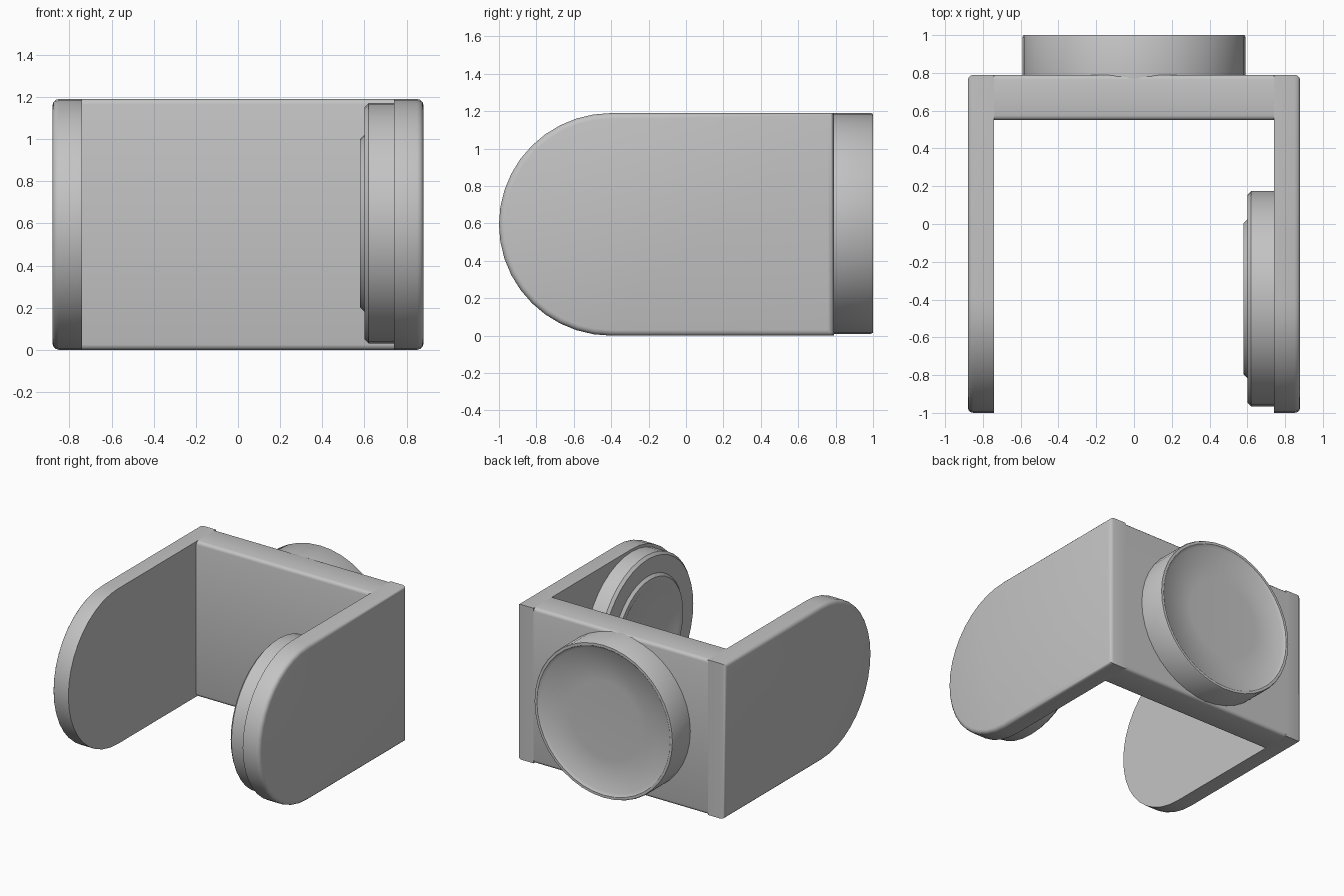
import bpy, bmesh, math
from mathutils import Matrix, Vector

cube = bpy.data.objects.get("Cube")
if cube:
    bpy.data.objects.remove(cube, do_unlink=True)

grey = bpy.data.materials.new("mid grey")
grey.use_nodes = True
grey.diffuse_color = (0.55, 0.55, 0.55, 1)
grey.node_tree.nodes["Principled BSDF"].inputs["Base Color"].default_value = grey.diffuse_color

HALF, INNER, HEIGHT = 0.88, 0.74, 1.19
BACK, PIVOT_Y, MID = 0.79, -0.4, HEIGHT / 2


def finish(bm, name):
    bmesh.ops.recalc_face_normals(bm, faces=bm.faces)
    mesh = bpy.data.meshes.new(name)
    bm.to_mesh(mesh)
    bm.free()
    ob = bpy.data.objects.new(name, mesh)
    bpy.context.collection.objects.link(ob)
    mesh.materials.append(grey)
    return ob


def smooth(ob):
    bpy.ops.object.select_all(action='DESELECT')
    ob.select_set(True)
    bpy.context.view_layer.objects.active = ob
    bpy.ops.object.shade_smooth_by_angle(angle=math.radians(35))


def lathe(name, profile, origin, direction, steps=40):
    """Spin (radius, height) points around an axis."""
    bm = bmesh.new()
    verts = [bm.verts.new((r, 0, h)) for r, h in profile]
    edges = [bm.edges.new(pair) for pair in zip(verts, verts[1:])]
    bmesh.ops.spin(bm, geom=verts + edges, cent=(0, 0, 0), axis=(0, 0, 1),
                   angle=math.tau, steps=steps)
    bmesh.ops.remove_doubles(bm, verts=bm.verts, dist=0.0001)
    turn = Vector(direction).to_track_quat('Z', 'Y').to_matrix().to_4x4()
    bm.transform(Matrix.Translation(origin) @ turn)
    return finish(bm, name)


def arm(name, side):
    """Side plate with a rounded front and softened outer rim."""
    bm = bmesh.new()
    outline = [(BACK, 0), (BACK, HEIGHT)]
    for i in range(21):
        a = math.pi / 2 + math.pi * i / 20
        outline.append((PIVOT_Y + 0.6 * math.cos(a), MID + MID * math.sin(a)))
    face = bm.faces.new([bm.verts.new((side * INNER, y, z)) for y, z in outline])
    result = bmesh.ops.extrude_face_region(bm, geom=[face], use_keep_orig=True)
    moved = [v for v in result["geom"] if isinstance(v, bmesh.types.BMVert)]
    bmesh.ops.translate(bm, verts=moved, vec=(side * (HALF - INNER), 0, 0))
    rim = [e for e in bm.edges if all(abs(v.co.x) > HALF - 0.01 for v in e.verts)]
    bmesh.ops.bevel(bm, geom=rim, offset=0.03, segments=3, profile=0.5, affect='EDGES')
    return finish(bm, name)


# Side arms
left_arm = arm("left_arm", 1)
right_arm = arm("right_arm", -1)

# Round socket in the inner face of the right arm
socket = lathe("socket_cutter", [(0, -0.07), (0.5, -0.07), (0.5, 0.1), (0, 0.1)],
               (-INNER, PIVOT_Y, MID), (1, 0, 0))
socket.hide_render = True
cut = right_arm.modifiers.new("socket", 'BOOLEAN')
cut.operation = 'DIFFERENCE'
cut.object = socket
bpy.context.view_layer.objects.active = right_arm
bpy.ops.object.modifier_apply(modifier=cut.name)
bpy.data.objects.remove(socket, do_unlink=True)

# Raised ring inside the socket
socket_ring = lathe("socket_ring", [(0.3, -0.075), (0.3, -0.01), (0.31, 0), (0.39, 0),
                                    (0.4, -0.01), (0.4, -0.075)],
                    (-INNER, PIVOT_Y, MID), (1, 0, 0))

# Back plate joining the arms
bm = bmesh.new()
bmesh.ops.create_cube(bm, size=1)
bm.transform(Matrix.Translation((0, (BACK + 0.55) / 2, MID))
             @ Matrix.Diagonal((2 * INNER, BACK - 0.55, HEIGHT, 1)))
long_edges = [e for e in bm.edges if abs(e.verts[0].co.x - e.verts[1].co.x) > 1]
bmesh.ops.bevel(bm, geom=long_edges, offset=0.025, segments=3, profile=0.5, affect='EDGES')
back_plate = finish(bm, "back_plate")

# Pivot disc on the inner face of the left arm, with a low raised centre
pivot_disc = lathe("pivot_disc", [(0.57, -0.01), (0.57, 0.12), (0.55, 0.14), (0.42, 0.14),
                                  (0.4, 0.16), (0.36, 0.16), (0.34, 0.15), (0, 0.15)],
                   (INNER, PIVOT_Y + 0.005, MID + 0.005), (-1, 0, 0))

# Mounting disc behind the back plate, slightly dished
mount_disc = lathe("mount_disc", [(0.59, -0.02), (0.59, 0.2), (0.585, 0.21), (0.565, 0.21),
                                  (0.545, 0.195), (0.3, 0.185), (0, 0.185)],
                   (0, BACK, MID + 0.005), (0, 1, 0))

for part in (left_arm, right_arm, socket_ring, back_plate, pivot_disc, mount_disc):
    smooth(part)
